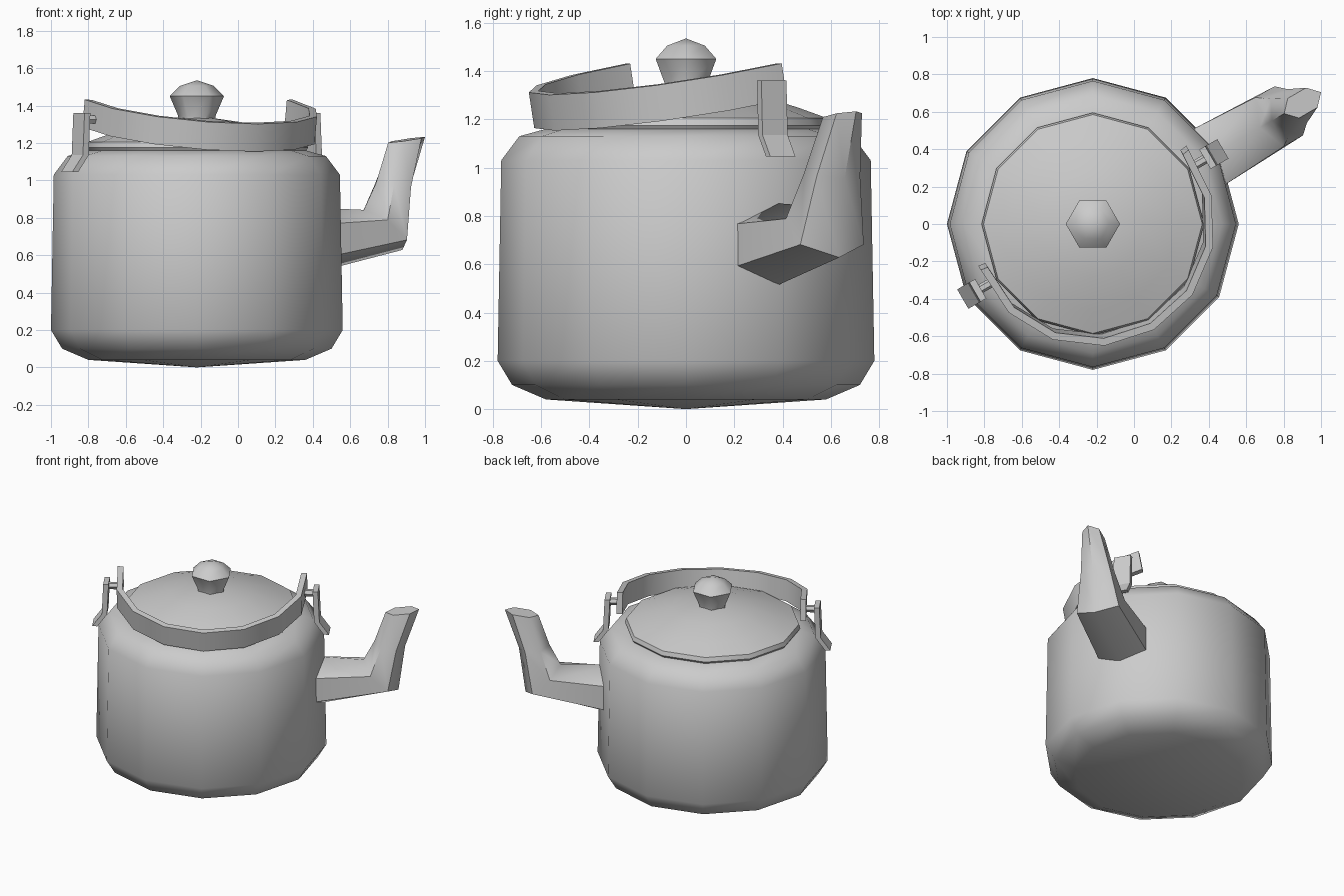
import bpy, bmesh
from math import sin, cos, radians, pi
from mathutils import Vector

if "Cube" in bpy.data.objects:
    bpy.data.objects.remove(bpy.data.objects["Cube"])

# Material
metal = bpy.data.materials.new("dull_grey_metal")
metal.use_nodes = True
GREY = (0.6, 0.6, 0.6, 1)
metal.diffuse_color = GREY
metal.node_tree.nodes["Principled BSDF"].inputs["Base Color"].default_value = GREY

CENTRE = Vector((-0.22, 0, 0))
AXIS = radians(30)                            # spout and handle pivots
OUT = Vector((cos(AXIS), sin(AXIS), 0))
SIDE = Vector((-sin(AXIS), cos(AXIS), 0))
UP = Vector((0, 0, 1))


def loft(name, rings, smooth=45):
    """Skin a list of equal rings of points; both ends are capped."""
    bm = bmesh.new()
    rows = [[bm.verts.new(CENTRE + p) for p in ring] for ring in rings]
    n = len(rows[0])
    for a, b in zip(rows, rows[1:]):
        for i in range(n):
            j = (i + 1) % n
            bm.faces.new((a[i], a[j], b[j], b[i]))
    bm.faces.new(rows[0][::-1])
    bm.faces.new(rows[-1])
    bmesh.ops.remove_doubles(bm, verts=bm.verts, dist=0.0005)
    bmesh.ops.recalc_face_normals(bm, faces=bm.faces)
    mesh = bpy.data.meshes.new(name)
    bm.to_mesh(mesh)
    bm.free()
    mesh.materials.append(metal)
    obj = bpy.data.objects.new(name, mesh)
    bpy.context.collection.objects.link(obj)
    bpy.ops.object.select_all(action='DESELECT')
    obj.select_set(True)
    bpy.context.view_layer.objects.active = obj
    bpy.ops.object.shade_smooth_by_angle(angle=radians(smooth))
    return obj


def turned(name, profile, sides, smooth=45):
    """Turn a (radius, height) profile around the pot's axis."""
    loft(name, [[Vector((r * cos(2 * pi * i / sides), r * sin(2 * pi * i / sides), z))
                 for i in range(sides)] for r, z in profile], smooth)


# Pot, lid and knob
turned("pot_body", [(0.0001, 0), (0.58, 0.04), (0.72, 0.1), (0.78, 0.2),
                    (0.765, 1.03), (0.69, 1.13), (0.57, 1.163)], 12)
turned("lid", [(0.585, 1.16), (0.595, 1.175), (0.585, 1.205), (0.46, 1.25),
               (0.28, 1.305), (0.0001, 1.345)], 12, 35)
turned("lid_knob", [(0.1, 1.3), (0.1, 1.345), (0.145, 1.45), (0.09, 1.505),
                    (0.0001, 1.535)], 6, 60)

# Spout: distance out, height, path angle, radius along bend, radius across
spout_rings = []
for s, z, tilt, r, across in [(0.68, 0.675, 0, 0.18, 0.2), (1.15, 0.735, 48, 0.16, 0.175),
                              (1.21, 0.97, 82, 0.105, 0.12), (1.295, 1.217, 98, 0.115, 0.07)]:
    t = radians(tilt)
    normal = OUT * -sin(t) + UP * cos(t)
    spout_rings.append([OUT * s + UP * z + normal * r * cos(k * pi / 3)
                        + SIDE * across * sin(k * pi / 3) for k in range(6)])
loft("spout", spout_rings, 60)

# Handle: a flat hoop band folded forward, tilted down away from its pivots
TILT = radians(10)
fold = -SIDE * cos(TILT) - UP * sin(TILT)
band_up = UP * cos(TILT) - SIDE * sin(TILT)
pivot = UP * 1.34
handle_rings = []
SEGMENTS = 8
for i in range(SEGMENTS + 1):
    a = radians(-9 + 198 * i / SEGMENTS)
    spoke = OUT * cos(a) + fold * sin(a)
    handle_rings.append([pivot + spoke * r + band_up * h for r, h in
                         [(0.61, -0.075), (0.65, -0.075), (0.65, 0.075), (0.61, 0.075)]])
loft("handle", handle_rings, 30)

# Brackets: upright lug with a foot kicked out onto the pot shoulder
for name, sign in (("spout_side_bracket", 1), ("far_side_bracket", -1)):
    loft(name, [[OUT * sign * (s + d) + SIDE * w + UP * z
                 for d, w in ((-0.018, -0.06), (0.018, -0.06), (0.018, 0.06), (-0.018, 0.06))]
                for s, z in ((0.785, 1.045), (0.72, 1.135), (0.71, 1.36))], 20)

# Pivot pins joining handle to brackets
for name, sign in (("spout_side_pin", 1), ("far_side_pin", -1)):
    loft(name, [[OUT * sign * s + SIDE * 0.025 * cos(k * pi / 3)
                 + UP * (1.325 + 0.025 * sin(k * pi / 3)) for k in range(6)]
                for s in (0.63, 0.71)])
